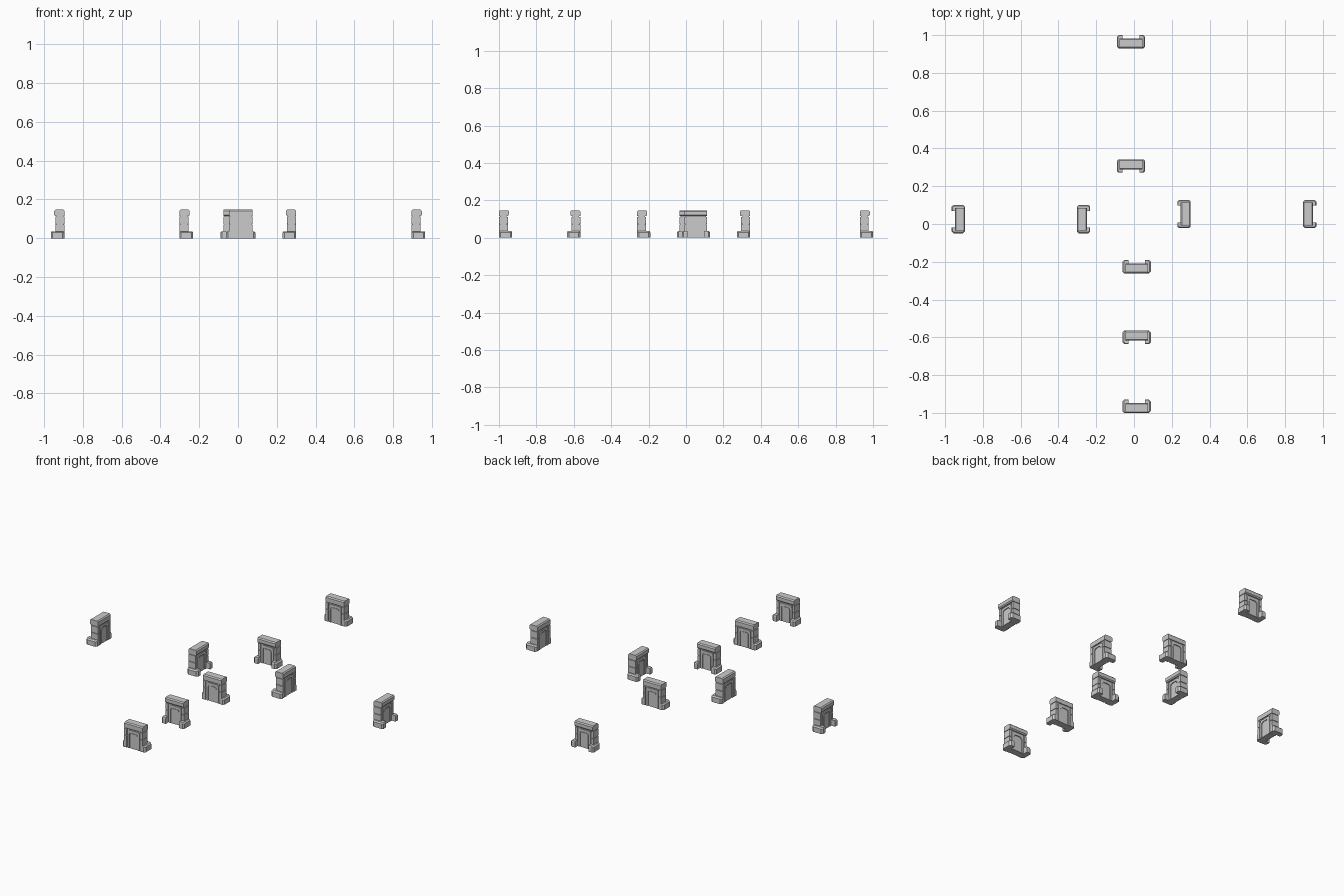
import bpy, bmesh, math
from mathutils import Matrix

if "Cube" in bpy.data.objects:
    bpy.data.objects.remove(bpy.data.objects["Cube"])


def extrude_profile(bm, pts, y0, y1):
    """Extrude a closed x-z profile from y0 to y1."""
    a = [bm.verts.new((x, y0, z)) for x, z in pts]
    f = bm.faces.new(a)
    r = bmesh.ops.extrude_face_region(bm, geom=[f])
    vs = [g for g in r["geom"] if isinstance(g, bmesh.types.BMVert)]
    bmesh.ops.translate(bm, verts=vs, vec=(0, y1 - y0, 0))


def box(bm, x0, x1, y0, y1, z0, z1):
    extrude_profile(bm, [(x0, z0), (x1, z0), (x1, z1), (x0, z1)], y0, y1)


def arch(w, h, c):
    """Chamfered arch outline from left base over the top to right base."""
    return [(-w, 0), (-w, h - c), (-w + c * .3, h - c * .3), (-w + c, h),
            (w - c, h), (w - c * .3, h - c * .3), (w, h - c), (w, 0)]


def finish(bm, name):
    bmesh.ops.recalc_face_normals(bm, faces=bm.faces)
    me = bpy.data.meshes.new(name)
    bm.to_mesh(me)
    bm.free()
    return me


BACK, FRONT = -0.035, 0.012

# Thin core, side pillars and stepped lintel with softened top edges
bm = bmesh.new()
box(bm, -0.055, 0.055, BACK + 0.006, FRONT - 0.006, 0, 0.142)
for s in (-1, 1):
    x0, x1 = sorted((s * 0.044, s * 0.06))
    # seams split each pillar into stacked blocks
    for z0, z1 in ((0, 0.070), (0.073, 0.112)):
        box(bm, x0, x1, BACK, FRONT, z0, z1)
cap = [(BACK, 0.115), (FRONT, 0.115), (FRONT + 0.006, 0.121), (FRONT + 0.006, 0.141),
       (FRONT, 0.147), (BACK + 0.006, 0.147), (BACK, 0.141)]
for x0, x1 in ((-0.06, 0.06),):
    ends = [[bm.verts.new((x, y, z)) for y, z in cap] for x in (x0, x1)]
    for e in ends:
        bm.faces.new(e)
    for i in range(len(cap)):
        j = (i + 1) % len(cap)
        bm.faces.new((ends[0][i], ends[0][j], ends[1][j], ends[1][i]))
body = finish(bm, "stone_body")

# Raised arch band and inner door panel on both faces
bm = bmesh.new()
band = arch(0.040, 0.108, 0.012) + arch(0.028, 0.094, 0.012)[::-1]
for y0, y1 in ((FRONT - 0.008, FRONT - 0.001), (BACK + 0.001, BACK + 0.008)):
    extrude_profile(bm, band, y0, y1)
for y0, y1 in ((FRONT - 0.008, FRONT - 0.003), (BACK + 0.003, BACK + 0.008)):
    extrude_profile(bm, arch(0.024, 0.089, 0.010), y0, y1)
door = finish(bm, "arched_door")

# Pair of chamfered feet wrapping the base corners
bm = bmesh.new()
for s in (-1, 1):
    plan = [(0.044, BACK), (0.066, BACK), (0.075, BACK + 0.009),
            (0.075, 0.026), (0.066, 0.035), (0.044, 0.035)]
    rings = []
    for z, k in ((0, 1), (0.029, 1), (0.036, 0.78)):
        rings.append([bm.verts.new((s * (0.044 + (x - 0.044) * k), y * (0.92 if k < 1 else 1), z))
                      for x, y in plan])
    bm.faces.new(rings[0])
    bm.faces.new(rings[-1])
    for lo, hi in zip(rings, rings[1:]):
        for i in range(6):
            j = (i + 1) % 6
            bm.faces.new((lo[i], lo[j], hi[j], hi[i]))
feet = finish(bm, "corner_feet")

# Nine markers: centre and the direction the feet point (degrees from +y)
PLACES = [(-0.016, 0.965, 0), (-0.016, 0.307, 180),
          (0.014, -0.226, 0), (0.014, -0.600, 180), (0.014, -0.965, 0),
          (-0.930, 0.026, 90), (-0.267, 0.026, -90),
          (0.265, 0.053, 90), (0.930, 0.053, -90)]
for i, (x, y, a) in enumerate(PLACES, 1):
    for me in (body, door, feet):
        ob = bpy.data.objects.new(f"{me.name}_{i}", me)
        ob.matrix_world = Matrix.Translation((x, y, 0)) @ Matrix.Rotation(math.radians(a), 4, "Z")
        bpy.context.collection.objects.link(ob)
